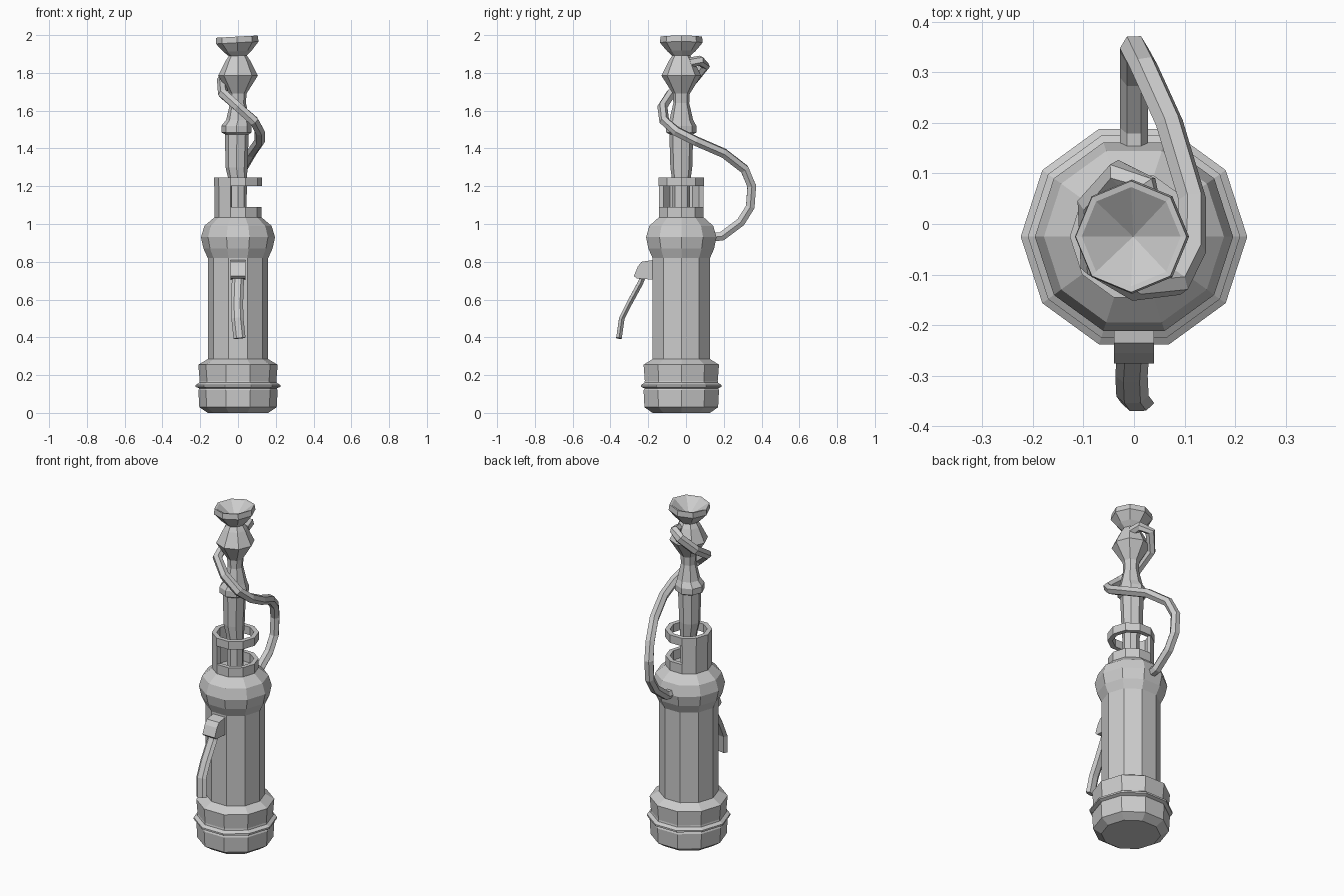
import bpy, bmesh, math
from mathutils import Vector, Matrix

if "Cube" in bpy.data.objects:
    bpy.data.objects.remove(bpy.data.objects["Cube"])

CY = -0.025  # y of the main axis


def finish(name, bm):
    bmesh.ops.recalc_face_normals(bm, faces=bm.faces)
    me = bpy.data.meshes.new(name)
    bm.to_mesh(me)
    bm.free()
    ob = bpy.data.objects.new(name, me)
    bpy.context.collection.objects.link(ob)
    return ob


def lathe(name, profile, n, closed=False, start=0, count=None, tilt=0):
    """Spin (radius, z[, x shift]) points; closed joins last to first, count limits the arc."""
    bm = bmesh.new()
    full = count is None
    cols = n if full else count + 1
    piv = Vector((0, CY, profile[0][1]))
    rot = Matrix.Rotation(tilt, 3, 'Y')
    rings = []
    for p in profile:
        dx = p[2] if len(p) > 2 else 0
        if p[0] == 0:
            co = [Vector((dx, CY, p[1]))]
        else:
            co = [Vector((dx + p[0] * math.cos(a), CY + p[0] * math.sin(a), p[1]))
                  for a in (math.tau * (start + i) / n for i in range(cols))]
        rings.append([bm.verts.new(rot @ (c - piv) + piv) for c in co])
    pairs = list(zip(rings, rings[1:]))
    if closed:
        pairs.append((rings[-1], rings[0]))
    for a, b in pairs:
        for i in range(n if full else count):
            j = (i + 1) % cols
            f = [a[i % len(a)], a[j % len(a)], b[j % len(b)], b[i % len(b)]]
            bm.faces.new(list(dict.fromkeys(f)))
    if not full:
        for k in (0, -1):
            bm.faces.new([r[k] for r in rings])
    elif not closed:
        for r in (rings[0], rings[-1]):
            if len(r) > 2:
                bm.faces.new(r)
    return finish(name, bm)


def tube(name, path, rw, rh, n=6):
    """Sweep an oval section along a path."""
    bm = bmesh.new()
    pts = [Vector(p) for p in path]
    side = Vector((1, 0, 0))
    rings = []
    for i, p in enumerate(pts):
        a, b = pts[max(i - 1, 0)], pts[min(i + 1, len(pts) - 1)]
        t = (b - a).normalized()
        side = (side - t * side.dot(t)).normalized()
        up = t.cross(side)
        rings.append([bm.verts.new(p + side * rw * math.cos(math.tau * k / n)
                                   + up * rh * math.sin(math.tau * k / n)) for k in range(n)])
    for a, b in zip(rings, rings[1:]):
        for k in range(n):
            j = (k + 1) % n
            bm.faces.new([a[k], a[j], b[j], b[k]])
    bm.faces.new(rings[0])
    bm.faces.new(rings[-1])
    return finish(name, bm)


# Ten-sided tank with banded foot, shoulder and hollow collar
lathe("tank_body", [
    (.16, 0), (.205, .03), (.21, .12), (.205, .13), (.224, .138), (.224, .148),
    (.205, .16), (.203, .17), (.21, .255), (.16, .285), (.16, .82), (.183, .87),
    (.196, .93), (.178, .99), (.125, 1.035), (.125, 1.09), (.10, 1.09), (.10, 1.035)], 10)

# Collar window: upper ring carried by a wall on the left side
lathe("collar_ring", [(.10, 1.2), (.127, 1.2), (.127, 1.247), (.10, 1.247)], 10, closed=True)
lathe("collar_wall", [(.10, 1.09), (.125, 1.09), (.125, 1.2), (.10, 1.2)], 10,
      closed=True, start=3, count=4)

# Eight-sided turned stem
lathe("stem", [
    (.045, 1.03, 0), (.047, 1.22, 0), (.058, 1.30, -.008), (.063, 1.475, -.006),
    (.08, 1.485, -.008), (.08, 1.52, -.008), (.063, 1.55, 0), (.042, 1.64, 0),
    (.045, 1.69, 0), (.105, 1.785, 0), (.065, 1.865, 0), (.045, 1.895, 0)], 8)

# Slightly tilted cup on top
lathe("top_cup", [(.045, 1.888), (.075, 1.915), (.113, 1.96), (.11, 1.992),
                  (.098, 1.99), (0, 1.92)], 8, tilt=-.055)

# Hose from the back of the shoulder, wrapped round the stem
tube("hose", [
    (0, .14, .93), (0, .19, .935), (0, .29, 1.01), (0, .34, 1.09), (0, .348, 1.2),
    (.02, .31, 1.29), (.07, .2, 1.375), (.115, .05, 1.44), (.115, -.05, 1.49),
    (.085, -.115, 1.545), (0, -.125, 1.62), (-.08, -.08, 1.69), (-.085, .04, 1.765),
    (-.03, .1, 1.84), (.02, .075, 1.865), (.03, .02, 1.855)], .028, .027)

# Tap block on the front
bm = bmesh.new()
prof = [(-.17, .81), (-.235, .80), (-.255, .775), (-.276, .725), (-.262, .712), (-.17, .705)]
face = bm.faces.new([bm.verts.new((-.04, y, z)) for y, z in prof])
ext = bmesh.ops.extrude_face_region(bm, geom=[face])
bmesh.ops.translate(bm, vec=(.08, 0, 0), verts=[v for v in ext["geom"] if isinstance(v, bmesh.types.BMVert)])
if not face.is_valid or len(bm.faces) < len(prof) + 2:
    bmesh.ops.holes_fill(bm, edges=bm.edges)
finish("tap_block", bm)

# Drooping tap pipe
tube("tap_pipe", [(0, -.225, .73), (-.001, -.24, .69), (-.005, -.30, .58),
                  (-.003, -.34, .50), (.008, -.355, .395)], .032, .017)
